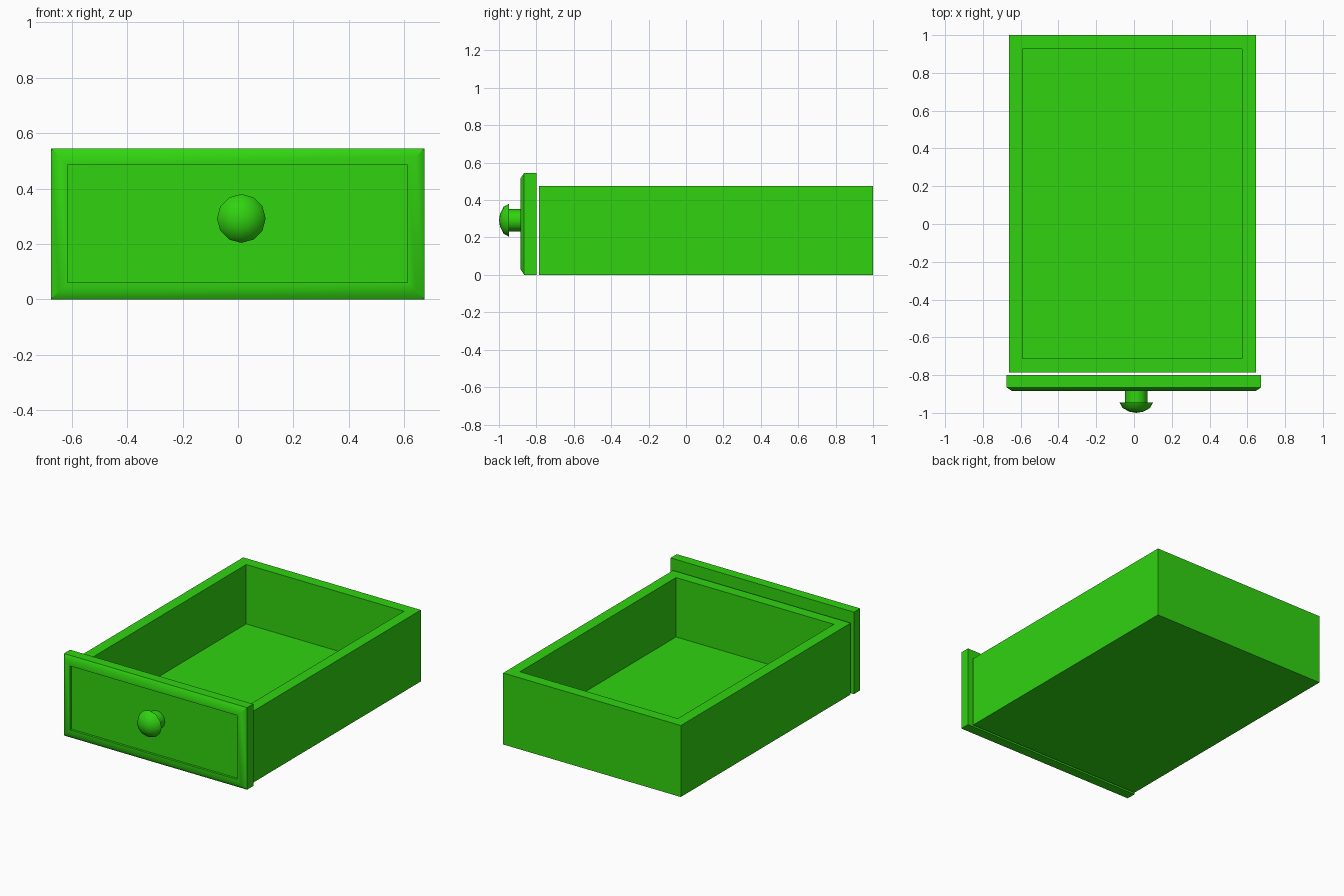
import bpy, bmesh, math
from mathutils import Matrix, Vector

if "Cube" in bpy.data.objects:
    bpy.data.objects.remove(bpy.data.objects["Cube"], do_unlink=True)

green = bpy.data.materials.new("bright_green")
green.use_nodes = True
colour = (0.03, 0.65, 0.005, 1)
green.diffuse_color = colour
green.node_tree.nodes["Principled BSDF"].inputs["Base Color"].default_value = colour


def finish(bm, name, angle=None):
    bmesh.ops.recalc_face_normals(bm, faces=bm.faces)
    mesh = bpy.data.meshes.new(name)
    bm.to_mesh(mesh)
    bm.free()
    mesh.materials.append(green)
    ob = bpy.data.objects.new(name, mesh)
    bpy.context.collection.objects.link(ob)
    if angle:
        bpy.ops.object.select_all(action="DESELECT")
        ob.select_set(True)
        bpy.context.view_layer.objects.active = ob
        bpy.ops.object.shade_smooth_by_angle(angle=math.radians(angle))
    return ob


def box(lo, hi):
    lo, hi = Vector(lo), Vector(hi)
    bm = bmesh.new()
    bmesh.ops.create_cube(bm, size=1, matrix=Matrix.Translation((lo + hi) / 2)
                          @ Matrix.Diagonal((*(hi - lo), 1)))
    return bm


def face_towards(bm, direction):
    bm.normal_update()
    return max(bm.faces, key=lambda f: f.normal.dot(Vector(direction)) * 10
               + f.calc_center_median().dot(Vector(direction)))


def inset(bm, face, width, shift):
    bmesh.ops.inset_region(bm, faces=[face], thickness=width, use_even_offset=True)
    bmesh.ops.translate(bm, verts=face.verts, vec=shift)


# Open tray: rim inset from the top, then the floor pushed down
bm = box((-0.662, -0.785, 0), (0.645, 1.0, 0.475))
top = face_towards(bm, (0, 0, 1))
inset(bm, top, 0.073, (0, 0, 0))
pit = bmesh.ops.extrude_discrete_faces(bm, faces=[top])["faces"][0]
bmesh.ops.translate(bm, verts=pit.verts, vec=(0, 0, -0.395))
finish(bm, "drawer_tray")

# Front panel: chamfered border around a shallow recess
bm = box((-0.675, -0.885, 0), (0.673, -0.80, 0.545))
front = face_towards(bm, (0, -1, 0))
bmesh.ops.translate(bm, verts=front.verts, vec=(0, 0.02, 0))
inset(bm, front, 0.03, (0, -0.02, 0))
inset(bm, front, 0.03, (0, 0, 0))
recess = bmesh.ops.extrude_discrete_faces(bm, faces=[front])["faces"][0]
bmesh.ops.translate(bm, verts=recess.verts, vec=(0, 0.015, 0))
finish(bm, "front_panel", 45)

# Turned knob: stem and domed head spun around the front axis
profile = [(0, -1.0), (0.035, -0.994), (0.072, -0.975), (0.088, -0.946),
           (0.06, -0.946), (0.06, -0.86), (0, -0.86)]
bm = bmesh.new()
verts = [bm.verts.new((0.012, y, 0.292 + r)) for r, y in profile]
edges = [bm.edges.new(pair) for pair in zip(verts, verts[1:])]
bmesh.ops.spin(bm, geom=verts + edges, cent=(0.012, 0, 0.292), axis=(0, 1, 0),
               angle=math.tau, steps=12, use_merge=True)
bmesh.ops.remove_doubles(bm, verts=bm.verts, dist=0.0005)
finish(bm, "knob", 50)
